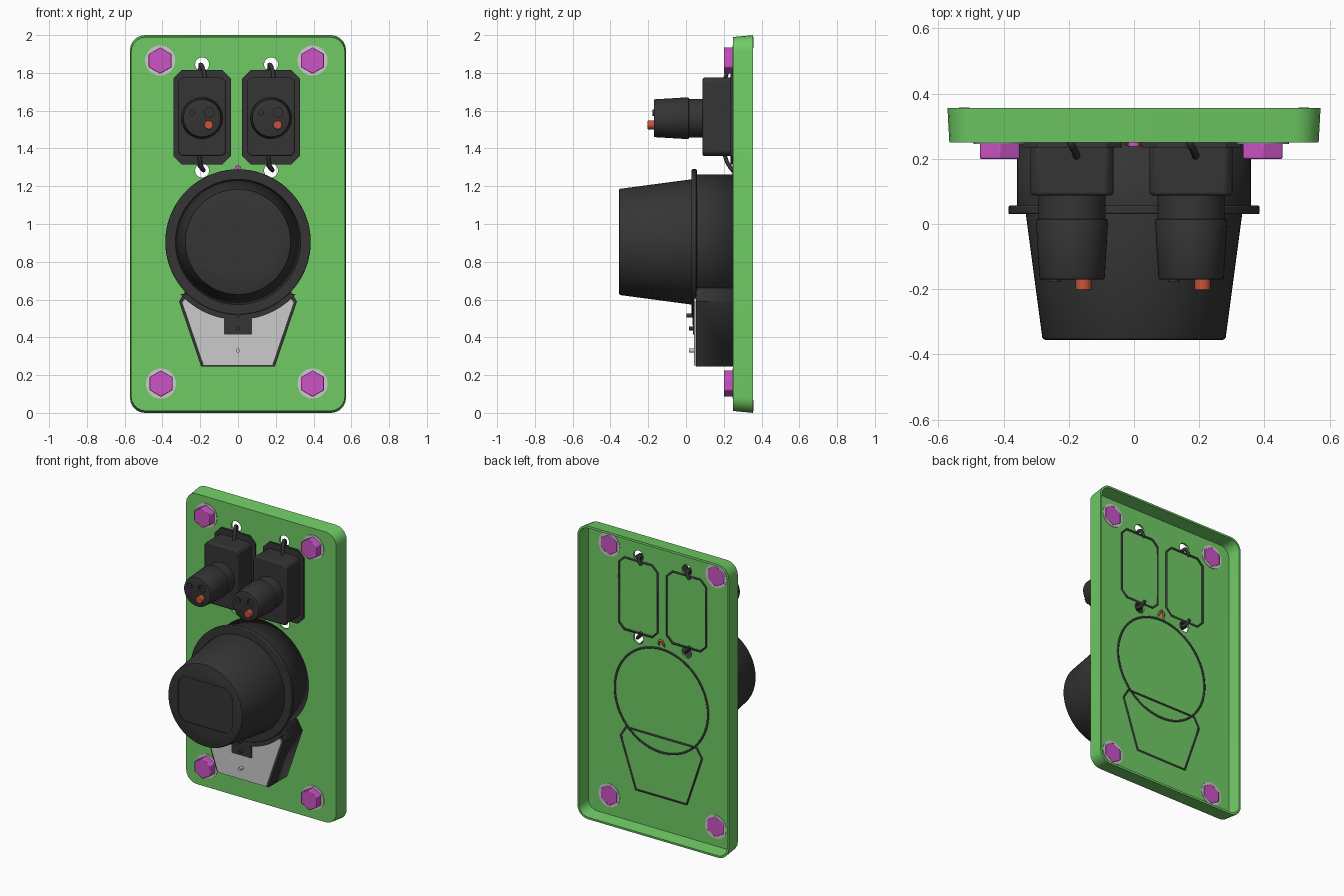
import bpy, bmesh
from math import sin, cos, pi, radians

if "Cube" in bpy.data.objects:
    bpy.data.objects.remove(bpy.data.objects["Cube"])


def material(name, r, g, b):
    m = bpy.data.materials.new(name)
    m.diffuse_color = (r, g, b, 1)
    m.use_nodes = True
    m.node_tree.nodes["Principled BSDF"].inputs["Base Color"].default_value = m.diffuse_color
    return m


GREEN = material("green", 0.16, 0.60, 0.13)
BLACK = material("black", 0.035, 0.035, 0.035)
MAGENTA = material("magenta", 0.60, 0.09, 0.55)
RED = material("red", 0.58, 0.09, 0.04)


def circle(cx, cz, r, n=48, turn=0.0):
    return [(cx + r * cos(turn + 2 * pi * i / n), cz + r * sin(turn + 2 * pi * i / n))
            for i in range(n)]


def rounded(cx, cz, w, h, r, seg):
    # seg = 1 gives a chamfered corner
    pts = []
    for k, (sx, sz) in enumerate([(1, 1), (-1, 1), (-1, -1), (1, -1)]):
        for i in range(seg + 1):
            a = (k + i / seg) * pi / 2
            pts.append((cx + sx * (w / 2 - r) + r * cos(a), cz + sz * (h / 2 - r) + r * sin(a)))
    return pts


def mirrored(half):
    return half + [(-x, z) for x, z in reversed(half) if abs(x) > 1e-6]


def prism(name, pts, y0, y1, mat=None, front=1.0, shell=0.0, bevel=0.0):
    """Extrude an x/z outline from front y0 to back y1; shell leaves the back open."""
    xs, zs = [p[0] for p in pts], [p[1] for p in pts]
    cx, cz = (min(xs) + max(xs)) / 2, (min(zs) + max(zs)) / 2
    bm = bmesh.new()
    a = [bm.verts.new((cx + (x - cx) * front, y0, cz + (z - cz) * front)) for x, z in pts]
    b = [bm.verts.new((x, y1, z)) for x, z in pts]
    bm.faces.new(a)
    back = bm.faces.new(b)
    n = len(pts)
    for i in range(n):
        j = (i + 1) % n
        bm.faces.new((a[i], a[j], b[j], b[i]))
    bmesh.ops.recalc_face_normals(bm, faces=bm.faces)
    if shell:
        bmesh.ops.delete(bm, geom=[back], context='FACES_ONLY')
    me = bpy.data.meshes.new(name)
    bm.to_mesh(me)
    bm.free()
    ob = bpy.data.objects.new(name, me)
    bpy.context.collection.objects.link(ob)
    if mat:
        me.materials.append(mat)
    if bevel:
        m = ob.modifiers.new("bevel", 'BEVEL')
        m.width, m.segments, m.limit_method, m.angle_limit = bevel, 2, 'ANGLE', radians(40)
    if shell:
        m = ob.modifiers.new("solidify", 'SOLIDIFY')
        m.thickness, m.offset, m.use_even_offset = shell, -1, True
    return ob


def cut(ob, cutters):
    for c in cutters:
        m = ob.modifiers.new("cut", 'BOOLEAN')
        m.object, m.operation, m.solver = c, 'DIFFERENCE', 'EXACT'
    dg = bpy.context.evaluated_depsgraph_get()
    me = bpy.data.meshes.new_from_object(ob.evaluated_get(dg))
    ob.modifiers.clear()
    ob.data = me
    for c in cutters:
        bpy.data.objects.remove(c)


def wire(name, pts, r, mat):
    cu = bpy.data.curves.new(name, 'CURVE')
    cu.dimensions, cu.bevel_depth, cu.bevel_resolution = '3D', r, 2
    cu.use_fill_caps, cu.resolution_u = True, 5
    sp = cu.splines.new('BEZIER')
    sp.bezier_points.add(len(pts) - 1)
    for p, co in zip(sp.bezier_points, pts):
        p.co = co
        p.handle_left_type = p.handle_right_type = 'AUTO'
    cu.materials.append(mat)
    ob = bpy.data.objects.new(name, cu)
    bpy.context.collection.objects.link(ob)


UNITS = (-0.19, 0.175)
BACK = 0.267     # parts poke just through the panel

# Back plate: shallow tray open at the rear, with cable holes
plate = prism("back_plate", rounded(0, 1, 1.144, 2.0, 0.08, 5), 0.25, 0.355, GREEN,
              front=0.99, shell=0.014)
cut(plate, [prism("hole_cutter", circle(cx, z, 0.037, 24), 0.2, 0.3)
            for cx in UNITS for z in (1.845, 1.283)])

# Corner bolts and washers
for x, z in [(-0.412, 1.865), (0.395, 1.865), (-0.408, 0.155), (0.395, 0.155)]:
    prism("washer", circle(x, z, 0.08, 32), 0.246, 0.266)
    prism("bolt", circle(x, z, 0.07, 6, pi / 6), 0.20, 0.268, MAGENTA, bevel=0.004)

# Upper plug units
for cx in UNITS:
    prism("unit_flange", rounded(cx, 1.565, 0.305, 0.50, 0.045, 1), 0.235, BACK, BLACK,
          shell=0.012)
    prism("unit_box", rounded(cx, 1.567, 0.255, 0.415, 0.02, 1), 0.088, 0.245, BLACK, bevel=0.008)
    prism("unit_neck", circle(cx, 1.56, 0.103), 0.01, 0.095, BLACK)
    knob = prism("unit_knob", circle(cx, 1.56, 0.111), -0.17, 0.015, BLACK,
                 front=0.9, bevel=0.005)
    cut(knob, [prism("socket_cutter", circle(cx + 0.037, 1.59, 0.025, 24), -0.2, -0.155)])
    prism("red_pin", circle(cx + 0.035, 1.525, 0.024, 24), -0.203, -0.15, RED, bevel=0.004)
    prism("small_pin", circle(cx - 0.053, 1.59, 0.017, 20), -0.178, -0.15, BLACK)
    # Cables through the holes, above and below
    for s in (1, -1):
        e = 1.564 + s * 0.2
        wire("cable", [(cx + 0.015 * s, 0.205, e), (cx + 0.008 * s, 0.225, e + s * 0.05),
                       (cx - 0.008 * s, 0.258, e + s * 0.08),
                       (cx - 0.01, 0.275, e + s * 0.06),
                       (cx - 0.03, 0.277, e + s * 0.03)], 0.011, BLACK)

# Round cover
CZ = 0.905
prism("cover_body", circle(0, CZ, 0.358, 72), 0.05, BACK, BLACK, shell=0.012)
prism("cover_rim", circle(0, CZ, 0.385, 72), 0.03, 0.057, BLACK, bevel=0.005)
cone = prism("cover_cone", circle(0, CZ, 0.333, 72), -0.355, 0.04, BLACK,
             front=0.842, bevel=0.008)
cut(cone, [prism("panel_cutter", rounded(0, 0.91, 0.41, 0.305, 0.07, 6), -0.4, -0.348)])

# Small red loop above the cover
wire("red_loop", [(-0.02, 0.245, 1.265), (-0.021, 0.262, 1.285), (0, 0.272, 1.318),
                  (0.021, 0.262, 1.285), (0.02, 0.245, 1.265)], 0.007, RED)
prism("loop_base", circle(0, 1.293, 0.018, 16), 0.237, 0.25, MAGENTA)

# Lower latch housing with a light face
prism("latch_body", mirrored([(-0.195, 0.245), (-0.312, 0.59), (-0.27, 0.66)]),
      0.053, BACK, BLACK, shell=0.012)
prism("latch_face", mirrored([(-0.183, 0.25), (-0.297, 0.585), (-0.27, 0.62)]), 0.043, 0.056)

# Collar with lug under the cover, and the latch tab
arc = [(0.412 * cos(radians(a)), CZ + 0.412 * sin(radians(a))) for a in range(222, 259, 4)]
prism("latch_collar", mirrored(arc + [(-0.07, 0.50), (-0.065, 0.485), (-0.04, 0.466)]),
      0.034, 0.056, BLACK)
prism("latch_tab", rounded(0, 0.47, 0.15, 0.11, 0.004, 1), 0.038, 0.056, BLACK)

# Latch screws
for z, y0, mat in [(0.515, 0.002, BLACK), (0.447, 0.015, BLACK), (0.33, 0.015, None)]:
    prism("latch_screw", circle(0, z, 0.011, 16), y0, 0.05, mat)

# Smooth shading with crisp edges
bpy.ops.object.select_all(action='DESELECT')
for ob in bpy.context.scene.objects:
    if ob.type == 'MESH':
        ob.select_set(True)
        bpy.context.view_layer.objects.active = ob
bpy.ops.object.shade_smooth_by_angle(angle=radians(30))
